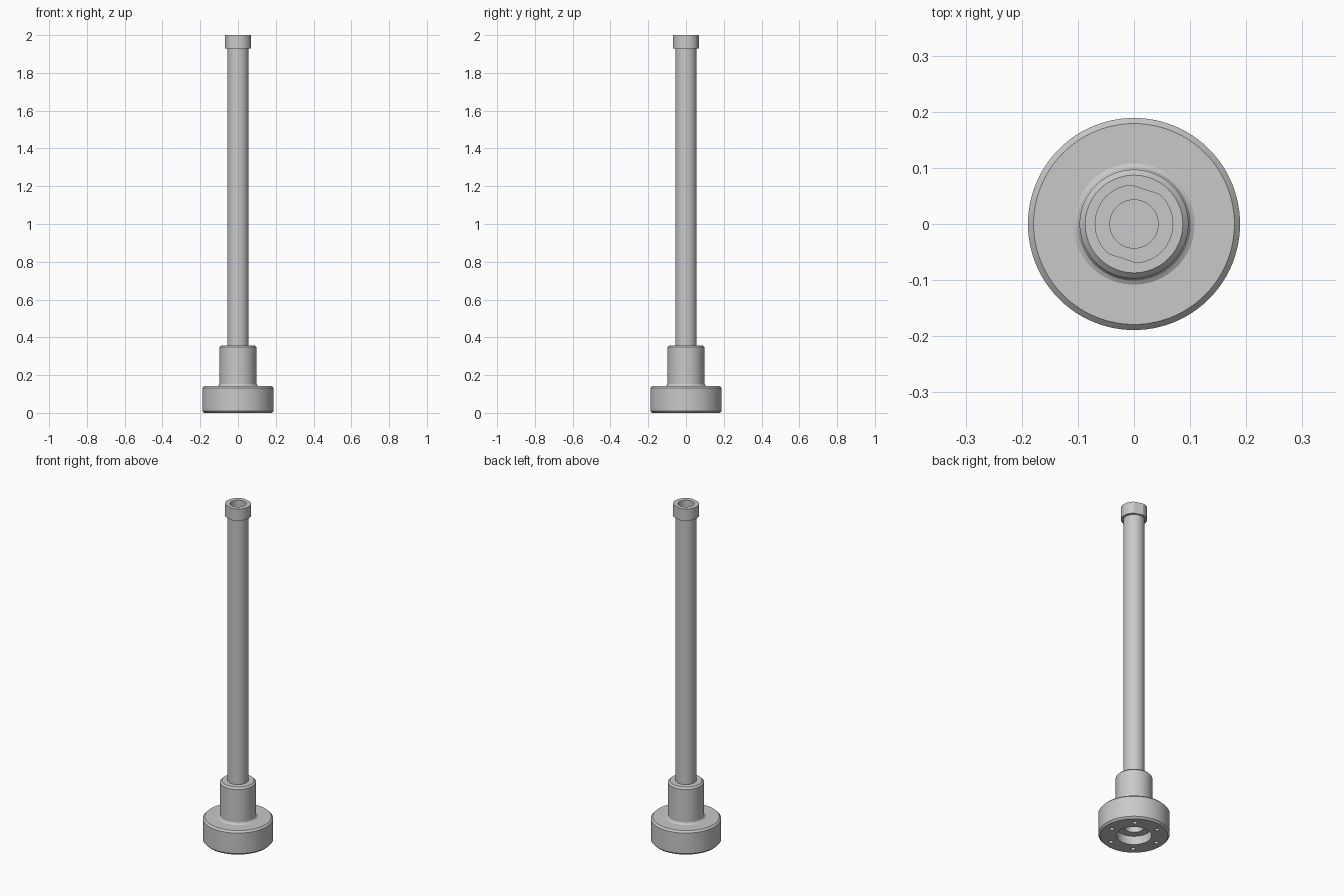
import bpy, bmesh
from math import radians, cos, sin, tau
from mathutils import Vector, Matrix

cube = bpy.data.objects.get("Cube")
if cube:
    bpy.data.objects.remove(cube, do_unlink=True)

steel = bpy.data.materials.new("light grey steel")
steel.use_nodes = True
colour = (0.58, 0.58, 0.58, 1)
steel.diffuse_color = colour
steel.node_tree.nodes["Principled BSDF"].inputs["Base Color"].default_value = colour

SEGMENTS = 96


def add_object(name, bm):
    mesh = bpy.data.meshes.new(name)
    bm.to_mesh(mesh)
    bm.free()
    mesh.materials.append(steel)
    obj = bpy.data.objects.new(name, mesh)
    bpy.context.collection.objects.link(obj)
    return obj


def lathe(profile):
    """Revolve (radius, height) points that start and end on the axis."""
    bm = bmesh.new()
    verts = [bm.verts.new((r, 0, z)) for r, z in profile]
    edges = [bm.edges.new(pair) for pair in zip(verts, verts[1:])]
    bmesh.ops.spin(bm, geom=verts + edges, cent=(0, 0, 0), axis=(0, 0, 1),
                   angle=tau, steps=SEGMENTS, use_duplicate=False)
    bmesh.ops.remove_doubles(bm, verts=bm.verts, dist=0.0001)
    bmesh.ops.recalc_face_normals(bm, faces=bm.faces)
    return bm


def select_only(obj):
    bpy.ops.object.select_all(action='DESELECT')
    obj.select_set(True)
    bpy.context.view_layer.objects.active = obj


def smooth(obj):
    select_only(obj)
    bpy.ops.object.shade_smooth_by_angle(angle=radians(15))


# Flanged base with collar, chamfers and a stepped recess underneath
base = add_object("flanged_base", lathe([
    (0, 0.16), (0.05, 0.16), (0.05, 0.05), (0.093, 0.05), (0.093, 0),
    (0.179, 0), (0.189, 0.01), (0.189, 0.132), (0.179, 0.142),
    (0.108, 0.142), (0.101, 0.146), (0.097, 0.153),
    (0.097, 0.348), (0.087, 0.358), (0, 0.358)]))

# Ring of six blind screw holes in the underside
bm = bmesh.new()
for i in range(6):
    a = radians(52 + 60 * i)
    bmesh.ops.create_cone(bm, cap_ends=True, segments=24, radius1=0.012,
                          radius2=0.012, depth=0.12,
                          matrix=Matrix.Translation((0.138 * cos(a), 0.138 * sin(a), 0)))
cutter = add_object("screw_hole_cutter", bm)
cutter.hide_render = True
cut = base.modifiers.new("screw holes", 'BOOLEAN')
cut.operation = 'DIFFERENCE'
cut.solver = 'EXACT'
cut.object = cutter
select_only(base)
bpy.ops.object.modifier_apply(modifier=cut.name)
bpy.data.objects.remove(cutter, do_unlink=True)
smooth(base)

# Long plain rod
rod = add_object("rod", lathe([(0, 0.34), (0.056, 0.34), (0.056, 1.94), (0, 1.94)]))
smooth(rod)

# End cap with a socket on top and two opposite wrench flats
bm = lathe([(0, 1.93), (0.07, 1.93), (0.07, 2), (0.043, 2), (0.043, 1.96), (0, 1.96)])
normal = Vector((cos(radians(72)), sin(radians(72)), 0))
for v in bm.verts:
    d = v.co.dot(normal)
    v.co += normal * (max(-0.065, min(0.065, d)) - d)
smooth(add_object("end_cap", bm))
